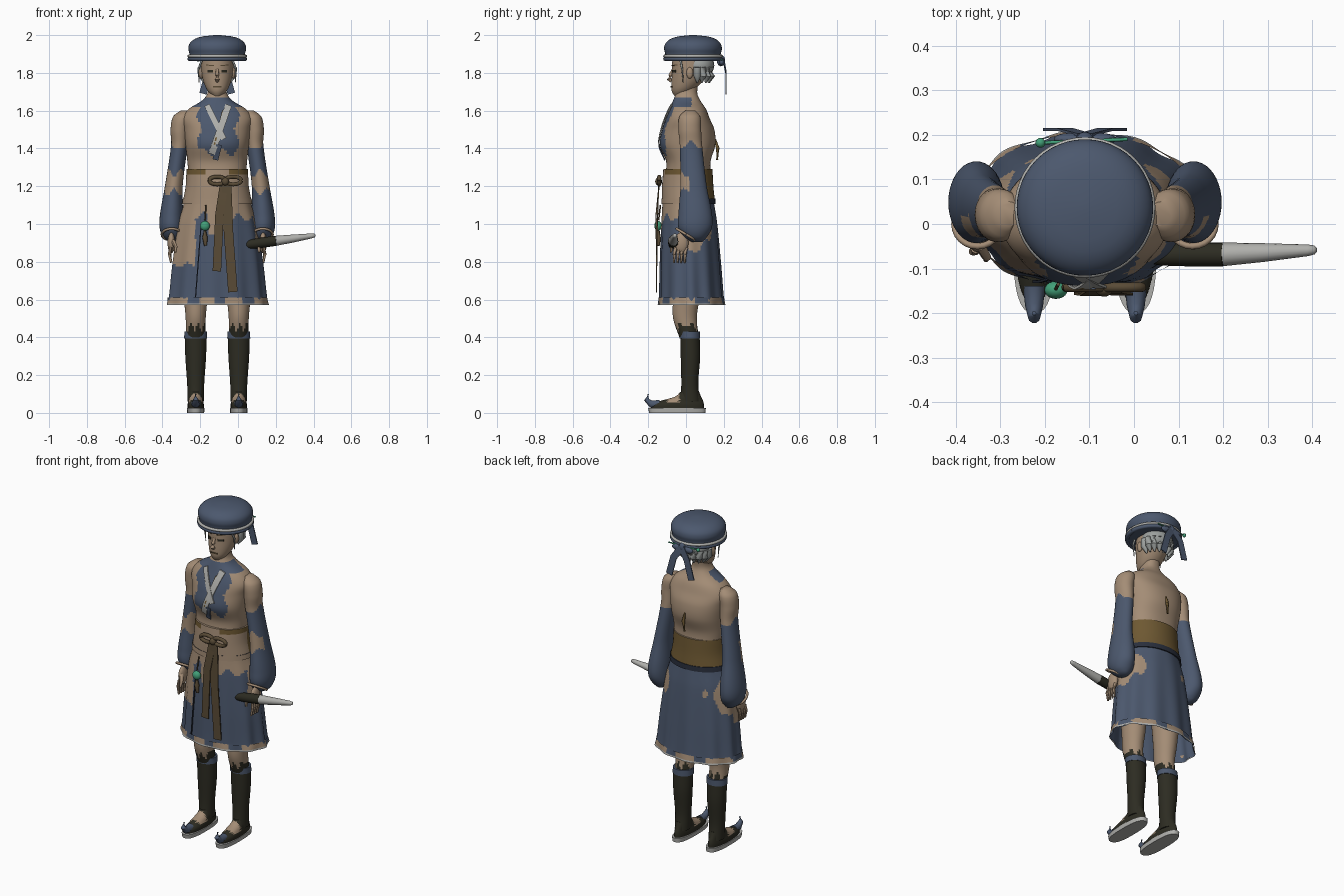
import bpy, bmesh, math
from mathutils import Vector

if "Cube" in bpy.data.objects:
    bpy.data.objects.remove(bpy.data.objects["Cube"])

BODY_X = -.11  # the figure stands left of the sword's overhang
COLOURS = dict(blue=(.072, .098, .155), tan=(.37, .265, .18), dark=(.026, .025, .016),
               grey=(.43, .43, .41), brown=(.1, .07, .037), gold=(.155, .098, .032),
               green=(.055, .35, .19), hair=(.33, .35, .34), navy=(.022, .028, .045))
MATS = {}
for key, rgb in COLOURS.items():
    mat = bpy.data.materials.new(key + " material")
    mat.use_nodes = True
    mat.diffuse_color = (*rgb, 1)
    mat.node_tree.nodes["Principled BSDF"].inputs["Base Color"].default_value = (*rgb, 1)
    MATS[key] = mat


def build(name, verts, faces, colour):
    """Make a smooth object; colour is a name or a rule on the face centre."""
    rule = colour if callable(colour) else (lambda p: colour)
    mesh = bpy.data.meshes.new(name)
    mesh.from_pydata([tuple(v) for v in verts], [], faces)
    slots = []
    for poly in mesh.polygons:
        key = rule(poly.center)
        if key not in slots:
            slots.append(key)
            mesh.materials.append(MATS[key])
        poly.material_index = slots.index(key)
    bm = bmesh.new()
    bm.from_mesh(mesh)
    bmesh.ops.recalc_face_normals(bm, faces=bm.faces)
    bmesh.ops.translate(bm, verts=bm.verts, vec=(BODY_X, 0, 0))
    bm.to_mesh(mesh)
    bm.free()
    for poly in mesh.polygons:
        poly.use_smooth = True
    mesh.set_sharp_from_angle(angle=math.radians(45))
    obj = bpy.data.objects.new(name, mesh)
    bpy.context.scene.collection.objects.link(obj)
    return obj


def ring_at(rings, z):
    """Smoothly interpolate (z, half width, front y, back y, centre x) rings."""
    i = 0
    while i < len(rings) - 2 and z > rings[i + 1][0]:
        i += 1
    a, b = rings[i], rings[i + 1]
    before, after = rings[max(i - 1, 0)], rings[min(i + 2, len(rings) - 1)]
    h = b[0] - a[0]
    t = min(max((z - a[0]) / h, 0), 1)
    out = []
    for k in range(1, len(a)):
        m0 = (b[k] - before[k]) / (b[0] - before[0]) * h
        m1 = (after[k] - a[k]) / (after[0] - a[0]) * h
        out.append(a[k] * (1 + 2 * t) * (1 - t) ** 2 + m0 * t * (1 - t) ** 2
                   + b[k] * t * t * (3 - 2 * t) - m1 * t * t * (1 - t))
    return out


def skin(name, loops, n, colour, caps=True):
    faces = [(i * n + j, i * n + (j + 1) % n, (i + 1) * n + (j + 1) % n, (i + 1) * n + j)
             for i in range(len(loops) - 1) for j in range(n)]
    if caps:
        faces += [tuple(reversed(range(n))), tuple(range((len(loops) - 1) * n, len(loops) * n))]
    return build(name, [v for loop in loops for v in loop], faces, colour)


def loft(name, rings, colour, n=32, step=.015, power=2, caps=True, pleat=0, side=1):
    low, high = rings[0][0], rings[-1][0]
    rows = max(2, round((high - low) / step))
    loops = []
    for i in range(rows + 1):
        z = low + (high - low) * i / rows
        rx, front, back, *cx = ring_at(rings, z)
        loop = []
        for j in range(n):
            a = math.tau * j / n
            c, s = math.cos(a), math.sin(a)
            grow = 1 + pleat * (high - z) * math.cos(11 * a)
            c = math.copysign(abs(c) ** (2 / power), c) * grow
            s = math.copysign(abs(s) ** (2 / power), s) * grow
            loop.append((side * (cx[0] if cx else 0) + rx * c,
                         (front + back) / 2 + (back - front) / 2 * s, z))
        loops.append(loop)
    return skin(name, loops, n, colour, caps)


def tube(name, points, radii, colour, n=10):
    pts = [Vector(p) for p in points]
    loops = []
    for i, p in enumerate(pts):
        way = pts[min(i + 1, len(pts) - 1)] - pts[max(i - 1, 0)]
        q = way.to_track_quat('Z', 'Y')
        r = radii[i] if isinstance(radii, (list, tuple)) else radii
        loops.append([p + q @ Vector((r * math.cos(math.tau * j / n),
                                      r * math.sin(math.tau * j / n), 0)) for j in range(n)])
    return skin(name, loops, n, colour)


def strip(name, points, width, colour, thick=.006):
    """Flat ribbon whose width lies in the xz plane."""
    pts = [Vector(p) for p in points]
    loops = []
    for i, p in enumerate(pts):
        way = pts[min(i + 1, len(pts) - 1)] - pts[max(i - 1, 0)]
        w = way.cross(Vector((0, 1, 0))).normalized() * width / 2
        d = Vector((0, thick / 2, 0))
        loops.append([p - w - d, p + w - d, p + w + d, p - w + d])
    return skin(name, loops, 4, colour)


def on_front(rings, a, b, power=2, lift=.004, count=9):
    """Points from a to b, each (x, z), laid on the front of a loft."""
    out = []
    for i in range(count):
        x, z = (a[k] + (b[k] - a[k]) * i / (count - 1) for k in (0, 1))
        rx, front, back = ring_at(rings, z)
        bulge = max(0, 1 - abs(x / rx) ** power) ** (1 / power)
        out.append((x, (front + back) / 2 - (back - front) / 2 * bulge - lift, z))
    return out


def blob(name, centre, size, colour, n=20):
    rows = n // 2
    loops = [[(centre[0] + size[0] * math.sin(b) * math.cos(math.tau * j / n),
               centre[1] + size[1] * math.sin(b) * math.sin(math.tau * j / n),
               centre[2] - size[2] * math.cos(b)) for j in range(n)]
             for b in (math.pi * (i + .1) / (rows + .2) for i in range(rows + 1))]
    return skin(name, loops, n, colour)


# Torso and neck with the open collar patch
TORSO = [(1.12, .165, -.115, .135), (1.25, .153, -.11, .132), (1.33, .158, -.105, .13),
         (1.42, .168, -.138, .155), (1.5, .178, -.125, .15), (1.56, .185, -.105, .125),
         (1.61, .15, -.085, .105), (1.65, .085, -.07, .078), (1.69, .052, -.055, .06),
         (1.75, .047, -.045, .065)]


def torso_colour(p):
    edge = .1 + .014 * math.sin(45 * p.z)
    if p.y < 0 and 1.38 + .02 * math.sin(60 * p.x) < p.z < 1.63 and abs(p.x - .005) < edge:
        return 'blue'
    return 'blue' if 1.62 < p.z < 1.67 and p.y < .03 else 'tan'


loft("torso", TORSO, torso_colour, n=72, step=.01, power=2.3)
for label, a, b, wide, tint in (("left_lapel", (.06, 1.63), (-.03, 1.37), .035, 'grey'),
                                ("right_lapel", (-.055, 1.63), (.035, 1.45), .03, 'grey'),
                                ("lapel_trim", (.03, 1.6), (-.015, 1.42), .008, 'gold'),
                                ("lapel_end", (.01, 1.42), (-.01, 1.34), .03, 'blue')):
    strip(label, on_front(TORSO, a, b, 2.3, .006), wide, tint)
tube("back_tassel", [(.01, .155, 1.45), (.01, .168, 1.4), (.005, .165, 1.34)],
     [.004, .01, .006], 'gold')

# Skirt, hem, sash and belt
SKIRT = [(.57, .265, -.143, .202), (.61, .257, -.14, .197), (.8, .238, -.137, .183),
         (1, .208, -.13, .165), (1.1, .18, -.125, .15), (1.2, .157, -.12, .135)]


def skirt_colour(p):
    wave = .015 * math.sin(70 * p.x) + .01 * math.sin(37 * p.z)
    if abs(p.x) > .1 and ((p.y - .05 + wave) / .075) ** 2 + ((p.z - .96) / .11) ** 2 < 1:
        return 'tan'
    if p.y < .03:
        low = .79 if p.x < -.115 else 1.04 if p.x < -.05 else .96 if p.x < .04 else 1.03
        if p.z > low + wave:
            return 'tan'
    return 'blue'


def hem_colour(p):
    if p.z < .578:
        return 'grey'
    return 'tan' if math.sin(7 * math.atan2(p.y, p.x) + 2.4) > -.45 else 'blue'


def widened(rings, by):
    return [(z, rx + by, front - by, back + by) for z, rx, front, back in rings]


loft("skirt", SKIRT, skirt_colour, n=120, step=.012, caps=False, pleat=.05)
loft("skirt_hem", widened(SKIRT[:2], .005), hem_colour, n=120, step=.01,
     caps=False, pleat=.5).location.z = 0
strip("skirt_seam", on_front(SKIRT, (-.085, 1), (-.115, .61), lift=.007), .006, 'navy')
SASH = [(1.13, .18, -.128, .152), (1.2, .167, -.127, .145), (1.29, .163, -.12, .14)]
loft("sash", SASH, lambda p: 'gold' if p.y > .01 or (p.z > 1.255 and abs(p.x) > .06) else 'tan',
     n=64)
loft("belt", [(1.105, .186, -.131, .156), (1.135, .182, -.13, .155)],
     lambda p: 'navy' if p.y > .01 else 'tan', n=64)

# Front bow with hanging ends
for label, cx in (("left_bow_loop", .085), ("right_bow_loop", .0)):
    tube(label, [(cx + .042 * math.cos(t), -.142, 1.23 + .02 * math.sin(t))
                 for t in (math.tau * i / 20 for i in range(21))], .011, 'brown')
blob("bow_knot", (.043, -.145, 1.225), (.02, .018, .022), 'brown')
strip("long_strap", [(.05, -.145, 1.21), (.06, -.153, .95), (.083, -.157, .64)], .05, 'brown')
strip("short_strap", [(.035, -.143, 1.2), (.012, -.158, 1.05), (-.002, -.156, .75)], .045, 'brown')

# Bead charm
blob("charm_bead", (-.065, -.148, .99), (.026, .02, .026), 'green')
tube("charm_cord", [(-.06, -.135, 1.1), (-.065, -.145, 1.02)], .004, 'brown')
tube("charm_tassel", [(-.065, -.145, .965), (-.065, -.147, .93), (-.062, -.146, .885)],
     [.006, .014, .008], 'brown')

# Short blade in its sheath
tube("sheath", [(.11, -.07, .88), (.135, -.07, .886), (.17, -.069, .892), (.23, -.068, .9),
                (.31, -.068, .911)], [.004, .017, .024, .027, .027], 'dark', 16)
tube("sheath_tip", [(.31, -.068, .911), (.4, -.064, .923), (.5, -.059, .937), (.515, -.058, .939),
                    (.52, -.058, .94)], [.0265, .021, .013, .01, .004], 'grey', 16)

# Head and face
HEAD = [(1.677, .022, -.06, -.01), (1.7, .047, -.075, .03), (1.74, .068, -.077, .075),
        (1.8, .083, -.074, .115), (1.87, .086, -.072, .13), (1.92, .08, -.06, .12)]
loft("head", HEAD, 'tan', n=40)
tube("nose", [(0, -.068, 1.82), (0, -.084, 1.785), (0, -.09, 1.768), (0, -.078, 1.755)],
     [.007, .01, .013, .008], 'tan')
strip("mouth", on_front(HEAD, (-.022, 1.727), (.022, 1.727), lift=.001), .007, 'brown')
for s, word in ((1, "left_"), (-1, "right_")):
    strip(word + "eye", on_front(HEAD, (s * .022, 1.808), (s * .052, 1.808), lift=.001),
          .012, 'dark')
    strip(word + "eyebrow", on_front(HEAD, (s * .018, 1.838), (s * .06, 1.842), lift=.001),
          .005, 'brown')
    blob(word + "ear", (s * .085, .02, 1.8), (.012, .018, .03), 'tan')
    tube(word + "hair_strand", [(s * .08, -.03, 1.87), (s * .1, -.02, 1.82),
                                (s * .096, -.015, 1.75)], [.006, .005, .002], 'hair')

# Hair with tufts at the nape
blob("hair", (0, .07, 1.84), (.094, .08, .07), 'hair')
for i in range(9):
    a = math.pi * i / 8
    x, y = math.cos(a), math.sin(a)
    tube(f"hair_tuft_{i}", [(.085 * x, .06 + .07 * y, 1.83), (.084 * x, .06 + .075 * y, 1.785),
                            (.068 * x, .06 + .062 * y, 1.748)], [.02, .02, .004], 'hair')

# Cap, brim and the tie at the back
HAT = ((1.866, .146), (1.9, .147), (1.93, .153), (1.96, .143), (1.985, .108), (1.996, .06), (2, .015))
loft("cap", [(z, r, .037 - r, .037 + r) for z, r in HAT], 'blue', n=48, step=.006)
for label, z, major, minor, tint in (("cap_brim", 1.874, .146, .012, 'blue'),
                                     ("cap_piping", 1.889, .15, .008, 'grey')):
    tube(label, [(major * math.cos(t), .037 + major * math.sin(t), z)
                 for t in (math.tau * i / 48 for i in range(49))], minor, tint)
blob("tie_knot", (0, .185, 1.865), (.022, .022, .03), 'blue')
tube("hairpin", [(-.1, .182, 1.87), (.095, .19, 1.87)], .004, 'green')
blob("hairpin_ball", (-.1, .182, 1.87), (.011, .011, .011), 'green')
for s, word in ((1, "left_"), (-1, "right_")):
    strip(word + "tie_end", [(0, .2, 1.865), (s * .045, .212, 1.8), (s * .075, .212, 1.69)],
          .04, 'blue')
    blob(word + "tie_loop", (s * .035, .19, 1.855), (.035, .014, .018), 'blue')

# Arms, hands, legs and shoes
ARM = [(.905, .02, .03, .085, .235), (.93, .05, -.01, .11, .237), (.98, .062, -.04, .137, .243),
       (1.05, .061, -.04, .138, .242), (1.2, .047, -.03, .11, .23), (1.42, .044, -.033, .085, .2),
       (1.5, .049, -.04, .08, .198), (1.57, .048, -.035, .075, .185), (1.6, .025, -.005, .05, .17)]
LEG = [(.4, .052, -.035, .068), (.5, .053, -.068, .057), (.6, .062, -.07, .07), (.78, .078, -.08, .09)]
BOOT = [(.06, .043, -.03, .075), (.15, .045, -.025, .065), (.3, .055, -.028, .075),
        (.41, .058, -.03, .072)]
SHOE = [(.024, .043, -.185, .095), (.045, .043, -.18, .095), (.065, .038, -.13, .09),
        (.085, .036, -.06, .08), (.11, .035, -.03, .07)]


def sleeve_colour(p):
    if p.z > 1.42 + .02 * math.sin(60 * p.y):
        return 'tan'
    return 'tan' if p.y < .02 and abs(p.z - 1.22) < .05 + .02 * math.sin(90 * p.x) else 'blue'


def limb(name, rings, s, colour, **more):
    return loft(name, [(*r, .114) for r in rings], colour, side=s, **more)


for s, word in ((1, "left_"), (-1, "right_")):
    loft(word + "arm", ARM, sleeve_colour, n=40, step=.01, side=s)
    tube(word + "cuff", [(s * .241 + .052 * math.cos(t), .0 + .05 * math.sin(t),
                          .945 - .03 * math.sin(t))
                         for t in (math.tau * i / 24 for i in range(25))], .007, 'tan')
    blob(word + "palm", (s * .243, -.025, .9), (.02, .038, .055), 'tan')
    for i in range(4):
        y = -.056 + .019 * i
        tube(f"{word}finger_{i}", [(s * .246, y, .875), (s * .252, y - .006, .84),
                                   (s * .244, y - .008, .795)], [.01, .009, .006], 'tan', 8)
    tube(word + "thumb", [(s * .235, -.05, .91), (s * .22, -.075, .88), (s * .222, -.08, .85)],
         [.012, .01, .006], 'tan', 8)
    limb(word + "leg", LEG, s, lambda p: 'dark' if p.z < .455 + .02 * math.sin(170 * p.x) else 'tan')
    limb(word + "boot", BOOT, s, 'dark')
    limb(word + "boot_cuff", [(.395, .061, -.034, .075), (.43, .06, -.036, .074)], s, 'blue')
    limb(word + "shoe", SHOE, s, lambda p: 'tan' if -.1 < p.y < -.035 and p.z > .055 else 'dark',
         step=.006)
    limb(word + "sole", [(0, .045, -.195, .103), (.025, .047, -.2, .105)], s, 'grey', power=2.6)
    tube(word + "toe_curl", [(s * .114, -.14, .045), (s * .114, -.185, .047), (s * .114, -.209, .07),
                             (s * .114, -.2, .1)], [.025, .02, .014, .005], 'blue')
